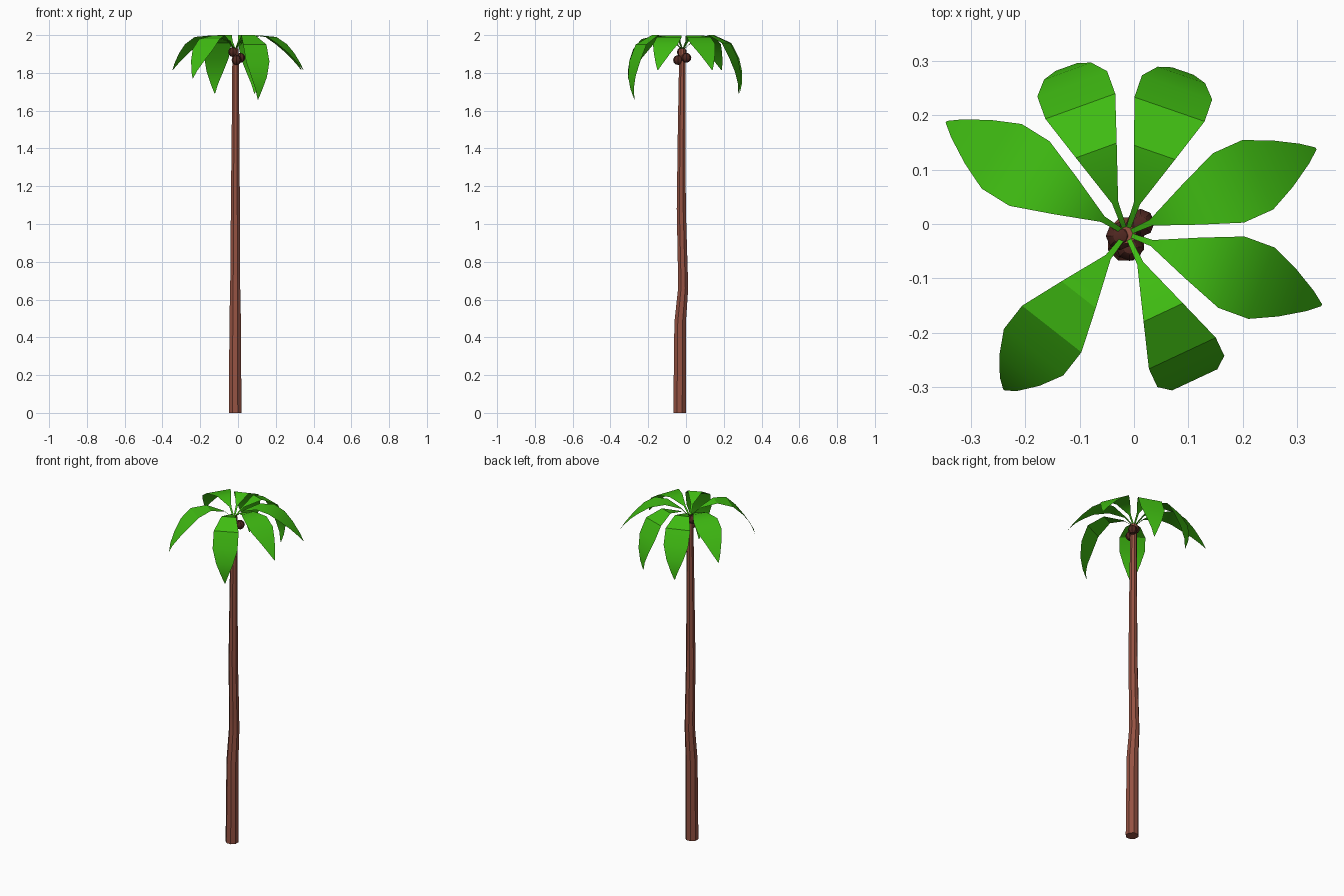
import bpy, bmesh, math
from mathutils import Vector

if "Cube" in bpy.data.objects:
    bpy.data.objects.remove(bpy.data.objects["Cube"])


def material(name, rgb):
    m = bpy.data.materials.new(name)
    m.diffuse_color = (*rgb, 1)
    m.use_nodes = True
    m.node_tree.nodes["Principled BSDF"].inputs["Base Color"].default_value = m.diffuse_color
    return m


BARK = material("bark", (0.30, 0.085, 0.055))
GREEN = material("leaf_green", (0.05, 0.50, 0.006))
HUSK = material("husk", (0.085, 0.022, 0.016))


def make_object(name, bm, mat, angle):
    me = bpy.data.meshes.new(name)
    bm.to_mesh(me)
    bm.free()
    me.materials.append(mat)
    ob = bpy.data.objects.new(name, me)
    bpy.context.collection.objects.link(ob)
    bpy.ops.object.select_all(action='DESELECT')
    ob.select_set(True)
    bpy.context.view_layer.objects.active = ob
    bpy.ops.object.shade_smooth_by_angle(angle=math.radians(angle))
    return ob


# Trunk: slightly bent eight-sided loft, rows of (x, y, z, radius)
SIDES = 8
rows = [(-0.015, -0.034, 0, 0.036), (-0.015, -0.031, 0.48, 0.033),
        (-0.015, -0.015, 0.66, 0.029), (-0.014, -0.017, 0.76, 0.028),
        (-0.014, -0.025, 1.08, 0.026), (-0.013, -0.023, 1.5, 0.022),
        (-0.013, -0.019, 1.93, 0.018)]
bm = bmesh.new()
rings = []
for x, y, z, r in rows:
    rings.append([bm.verts.new((x + r * math.cos(math.tau * (i + 0.5) / SIDES),
                                y + r * math.sin(math.tau * (i + 0.5) / SIDES), z))
                  for i in range(SIDES)])
for a, b in zip(rings, rings[1:]):
    for i in range(SIDES):
        j = (i + 1) % SIDES
        bm.faces.new((a[i], a[j], b[j], b[i]))
bm.faces.new(rings[0][::-1])
bm.faces.new(rings[-1])
make_object("trunk", bm, BARK, 25)

# Coconuts: clustered under the crown
for n, pos in enumerate([(-0.008, -0.042, 1.868), (0.012, 0.002, 1.88),
                         (-0.026, -0.022, 1.91)]):
    bm = bmesh.new()
    bmesh.ops.create_uvsphere(bm, u_segments=8, v_segments=6, radius=0.026)
    bmesh.ops.translate(bm, verts=bm.verts, vec=pos)
    make_object(f"coconut_{n + 1}", bm, HUSK, 30)

# Fronds: stations of (reach, height, half width), blended between two arches
FLAT = [(0, 1.92, .004), (.05, 1.967, .006), (.13, 1.998, .04), (.206, 1.99, .07),
        (.265, 1.952, .07), (.315, 1.905, .047), (.36, 1.85, .02), (.383, 1.815, .002)]
STEEP = [(0, 1.92, .004), (.06, 1.97, .006), (.16, 2.0, .04), (.243, 1.95, .068),
         (.28, 1.86, .068), (.297, 1.78, .046), (.295, 1.715, .021), (.282, 1.66, .002)]
CENTRE = Vector((-0.014, -0.018, 0))


def frond(name, dx, dy, droop, reach=1.0):
    along = Vector((dx, dy, 0)).normalized()
    side = Vector((-along.y, along.x, 0))
    bm = bmesh.new()
    prev = None
    for f, s in zip(FLAT, STEEP):
        r, z, w = (a + (b - a) * droop for a, b in zip(f, s))
        mid = CENTRE + along * r * reach + Vector((0, 0, z))
        cur = [bm.verts.new(mid - side * w), bm.verts.new(mid + side * w)]
        if prev:
            bm.faces.new((prev[0], cur[0], cur[1], prev[1]))
        prev = cur
    make_object(name, bm, GREEN, 30)


# direction x, direction y, droop, reach scale
fronds = [(0.345, 0.155, 0.0, 1.0), (0.35, -0.128, 0.0, 1.0), (0.11, -0.235, 1.0, 1.0),
          (-0.225, -0.287, 0.28, 1.03), (-0.33, 0.205, 0.0, 1.02),
          (-0.086, 0.238, 0.8, 1.06), (0.08, 0.231, 0.8, 1.03)]
for n, args in enumerate(fronds):
    frond(f"frond_{n + 1}", *args)
